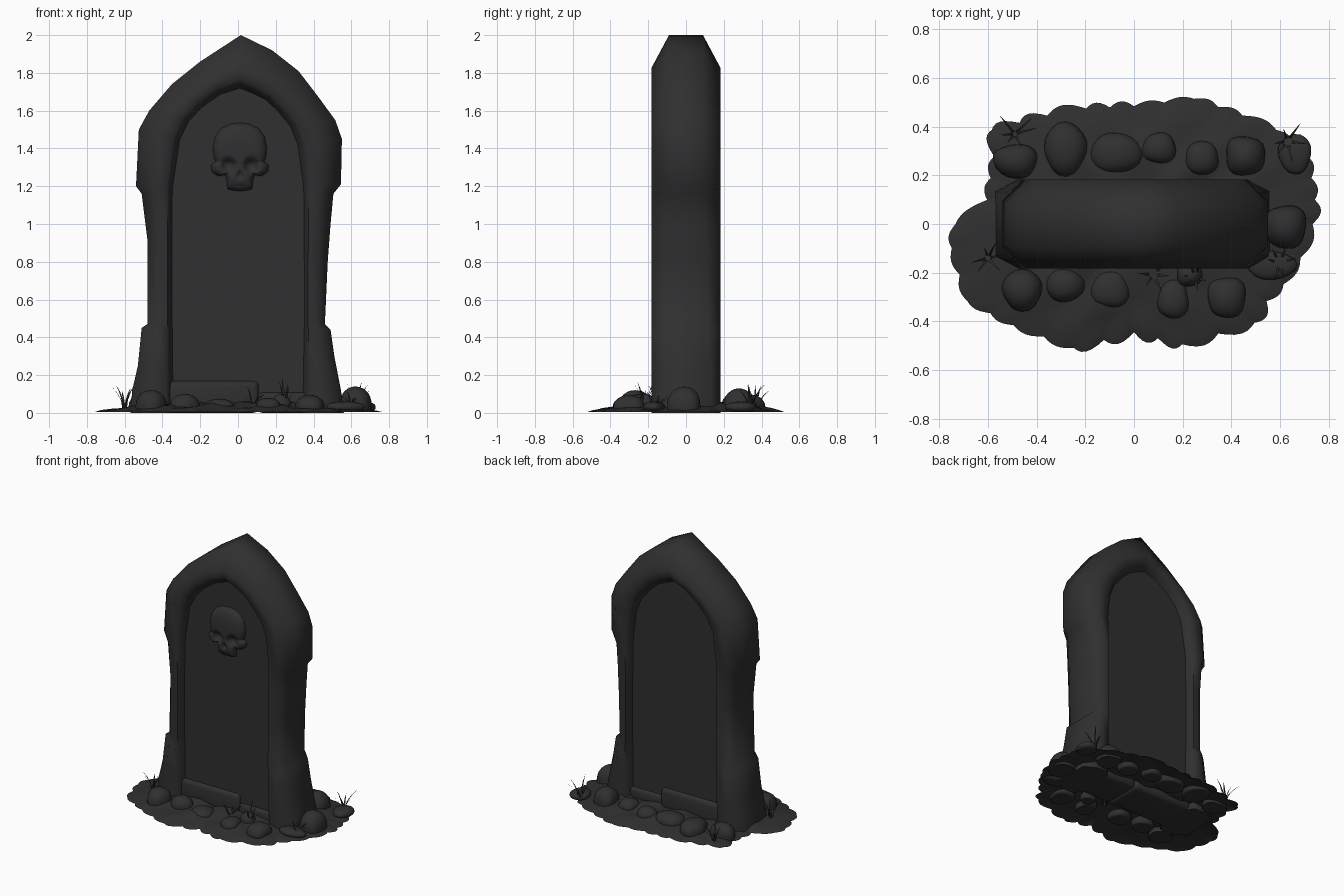
import bpy, bmesh, math, random
from mathutils import Vector

if "Cube" in bpy.data.objects:
    bpy.data.objects.remove(bpy.data.objects["Cube"])
random.seed(4)

stone = bpy.data.materials.new("dark stone grey")
stone.diffuse_color = (0.029, 0.029, 0.029, 1)
stone.use_nodes = True
stone.node_tree.nodes["Principled BSDF"].inputs["Base Color"].default_value = stone.diffuse_color


def finish(name, bm, angle=35):
    """Turn a bmesh into a smooth shaded object."""
    mesh = bpy.data.meshes.new(name)
    bm.to_mesh(mesh)
    bm.free()
    mesh.materials.append(stone)
    ob = bpy.data.objects.new(name, mesh)
    bpy.context.collection.objects.link(ob)
    bpy.ops.object.select_all(action='DESELECT')
    ob.select_set(True)
    bpy.context.view_layer.objects.active = ob
    bpy.ops.object.shade_smooth_by_angle(angle=math.radians(angle))
    return ob


def bridge(bm, a, b, closed=True):
    n = len(a)
    for i in range(n if closed else n - 1):
        j = (i + 1) % n
        bm.faces.new((a[i], a[j], b[j], b[i]))


# Arched frame: outer x, z then inner x, z from the ground to the peak
right = [(.56, 0, .36, 0), (.545, .12, .36, .12), (.51, .3, .36, .3), (.49, .44, .36, .44),
         (.46, .47, .36, .47), (.475, .8, .36, .8), (.49, 1.0, .36, 1.0), (.505, 1.16, .36, 1.16),
         (.545, 1.21, .36, 1.21), (.55, 1.45, .335, 1.42), (.515, 1.55, .295, 1.52),
         (.42, 1.68, .23, 1.6), (.32, 1.81, .16, 1.67), (.18, 1.92, .085, 1.71)]
left = [(.57, 0, .36, 0), (.56, .12, .36, .12), (.53, .25, .36, .25), (.51, .45, .36, .45),
        (.48, .47, .36, .47), (.48, .92, .36, .92), (.51, 1.16, .36, 1.16), (.54, 1.2, .36, 1.2),
        (.525, 1.5, .325, 1.45), (.47, 1.6, .275, 1.55), (.35, 1.74, .2, 1.63), (.2, 1.86, .1, 1.7)]
path = [(-a, b, -c, d) for a, b, c, d in left] + [(.015, 2.0, .01, 1.74)] + right[::-1]

bm = bmesh.new()
rings = []
for xo, zo, xi, zi in path:
    top = max(0, (zo - 1.45) / .55)
    yo, t1 = .135 - .045 * min(1, zo / 1.4), .45 + .22 * top
    half = [(0, yo), (t1, .183), (.9, .18), (.98, .155), (1.08, .126), (1.1, .08)]
    section = half + [(t, -y) for t, y in half[::-1]]
    rings.append([bm.verts.new((xo + (xi - xo) * t, y, zo + (zi - zo) * t)) for t, y in section])
for a, b in zip(rings, rings[1:]):
    bridge(bm, a, b)
bm.faces.new(rings[0])
bm.faces.new(rings[-1])
bmesh.ops.recalc_face_normals(bm, faces=bm.faces)
finish("arched_frame", bm, 62)

# Recessed panel, visible from front and back
bm = bmesh.new()
caps = [[bm.verts.new((p[2] * 1.0, y, max(.02, p[3]))) for p in path] for y in (-.125, .125)]
bridge(bm, *caps)
for c in caps:
    bm.faces.new(c)
bmesh.ops.recalc_face_normals(bm, faces=bm.faces)
finish("recessed_panel", bm)


def block(name, x0, x1, y, z):
    bm = bmesh.new()
    bmesh.ops.create_cube(bm, size=1)
    for v in bm.verts:
        v.co = ((x0 + x1) / 2 + v.co.x * (x1 - x0), v.co.y * 2 * y, z * (v.co.z + .5))
    bmesh.ops.bevel(bm, geom=bm.edges[:], offset=.03, segments=3, affect='EDGES', profile=.5)
    finish(name, bm, 60)


# Sill stones under the panel
block("sill_stone_left", -.38, .11, .15, .17)
block("sill_stone_right", .1, .38, .145, .11)

# Skull relief: half outline swept inward as a domed height field
outline = [(0, .17), (.05, .165), (.1, .14), (.13, .1), (.143, .04), (.138, -.01), (.13, -.035),
           (.153, -.055), (.147, -.09), (.115, -.112), (.08, -.105), (.07, -.13), (.065, -.18), (.035, -.188)]
outline += [(0, -.19)] + [(-x, z) for x, z in outline[:0:-1]]
dense = []
for p, q in zip(outline, outline[1:] + outline[:1]):
    dense += [(p[0] + (q[0] - p[0]) * k / 3, p[1] + (q[1] - p[1]) * k / 3) for k in range(3)]
dents = [(-.06, -.055, .036, .04), (.06, -.055, .036, .04), (0, -.105, .016, .02),
         (-.022, -.165, .006, .012), (.022, -.165, .006, .012), (0, -.165, .006, .012)]


def skull_vert(bm, x, z, r):
    y = .058 * math.sqrt(max(0, 1 - r ** 4))
    for dx, dz, size, deep in dents:
        y -= deep * math.exp(-(((x - dx) / size) ** 2 + ((z - dz) / size) ** 2) ** 1.5) * (1 - r ** 6)
    return bm.verts.new((.01 + x, -.123 - max(y, 0.004), 1.365 + z))


bm = bmesh.new()
last = None
for k in range(15):
    r = math.sin(math.pi / 2 * (1 - k / 15))
    ring = [skull_vert(bm, x * r, -.05 + (z + .05) * r, r) for x, z in dense]
    if last:
        bridge(bm, last, ring)
    last = ring
bm.faces.new(last)
bmesh.ops.recalc_face_normals(bm, faces=bm.faces)
finish("skull_relief", bm, 60)

# Ragged ground patch, an open sheet around the stone
edge = [(.75, .1), (.72, .28), (.59, .39), (.45, .45), (.25, .52), (0, .49), (-.2, .48), (-.36, .45),
        (-.59, .39), (-.58, .28), (-.61, .1), (-.74, 0), (-.755, -.1), (-.69, -.32), (-.5, -.42),
        (-.25, -.515), (0, -.45), (.2, -.5), (.5, -.41), (.55, -.32), (.62, -.25), (.69, -.14), (.74, 0)]
rim = []
for i, p in enumerate(edge):
    p, q = Vector(p), Vector(edge[(i + 1) % len(edge)])
    size = random.uniform(.015, .035)
    for k in range(12):
        c = p.lerp(q, k / 12)
        wave = size * abs(math.sin(math.pi * k / (6 if (q - p).length > .17 else 12))) - .006
        rim.append((c, c.normalized() * wave))
bm = bmesh.new()
last = None
for s, h in [(1, .004), (.95, .014), (.87, .022), (.77, .032), (.65, .042), (.5, .05), (.3, .05)]:
    ring = []
    for c, wave in rim:
        x, y = c * s + wave * max(0, s * 4 - 3)
        bump = .012 * math.sin(x * 21 + 1) * math.sin(y * 25) * (1 - s) * 3
        ring.append(bm.verts.new((x, y, max(.002, h + bump))))
    if last:
        bridge(bm, last, ring)
    last = ring
finish("ground_patch", bm, 60)


# Rocks: x, y, radius x, radius y, top height
rocks = [(-.49, .26, .09, .07, .11), (-.28, .31, .09, .11, .1), (-.07, .29, .1, .09, .09),
         (.1, .31, .07, .065, .09), (.28, .27, .075, .065, .09), (.46, .28, .08, .08, .13),
         (.62, -.01, .085, .09, .14), (-.46, -.27, .085, .085, .12), (-.28, -.25, .075, .075, .1),
         (-.1, -.27, .075, .08, .075), (.16, -.31, .07, .075, .08), (.23, -.21, .055, .045, .1),
         (.38, -.3, .075, .085, .095), (.66, .29, .07, .08, .06), (.57, -.17, .1, .06, .06)]
for i, (x, y, rx, ry, top) in enumerate(rocks):
    bm = bmesh.new()
    bmesh.ops.create_icosphere(bm, subdivisions=3, radius=1)
    for v in bm.verts:
        n = v.co.copy()
        w = 1 + .06 * math.sin(3 * n.x + i * 2) + .05 * math.sin(4 * n.y + i)
        bulge = [math.copysign(abs(a) ** .9, a) for a in n]
        v.co = (x + rx * bulge[0] * w, y + ry * bulge[1] * w,
                max(.005, .03 + (top - .03) * bulge[2]))
    finish(f"rock_{i + 1}", bm, 50)

# Grass tufts of thin bent blades
for i, (x, y, h) in enumerate([(-.6, -.14, .15), (.08, -.21, .14), (.63, .34, .18),
                               (-.49, .37, .16), (.25, -.22, .19), (.6, -.16, .12)]):
    bm = bmesh.new()
    for k in range(6):
        a = k * math.tau / 6 + random.uniform(-.3, .3)
        out = Vector((math.cos(a), math.sin(a), 0))
        side = Vector((-out.y, out.x, 0)) * .006
        hh, reach = h * random.uniform(.6, 1), random.uniform(.03, .09)
        pts = [Vector((x, y, .02)) + out * (.01 + reach * t * t) + Vector((0, 0, (hh - .02) * t))
               for t in (0, .4, .75, 1)]
        lo, hi = [[bm.verts.new(p + side * s * w) for p, w in zip(pts, (1, .9, .6, .05))] for s in (-1, 1)]
        bridge(bm, lo, hi, False)
    finish(f"grass_tuft_{i + 1}", bm)
